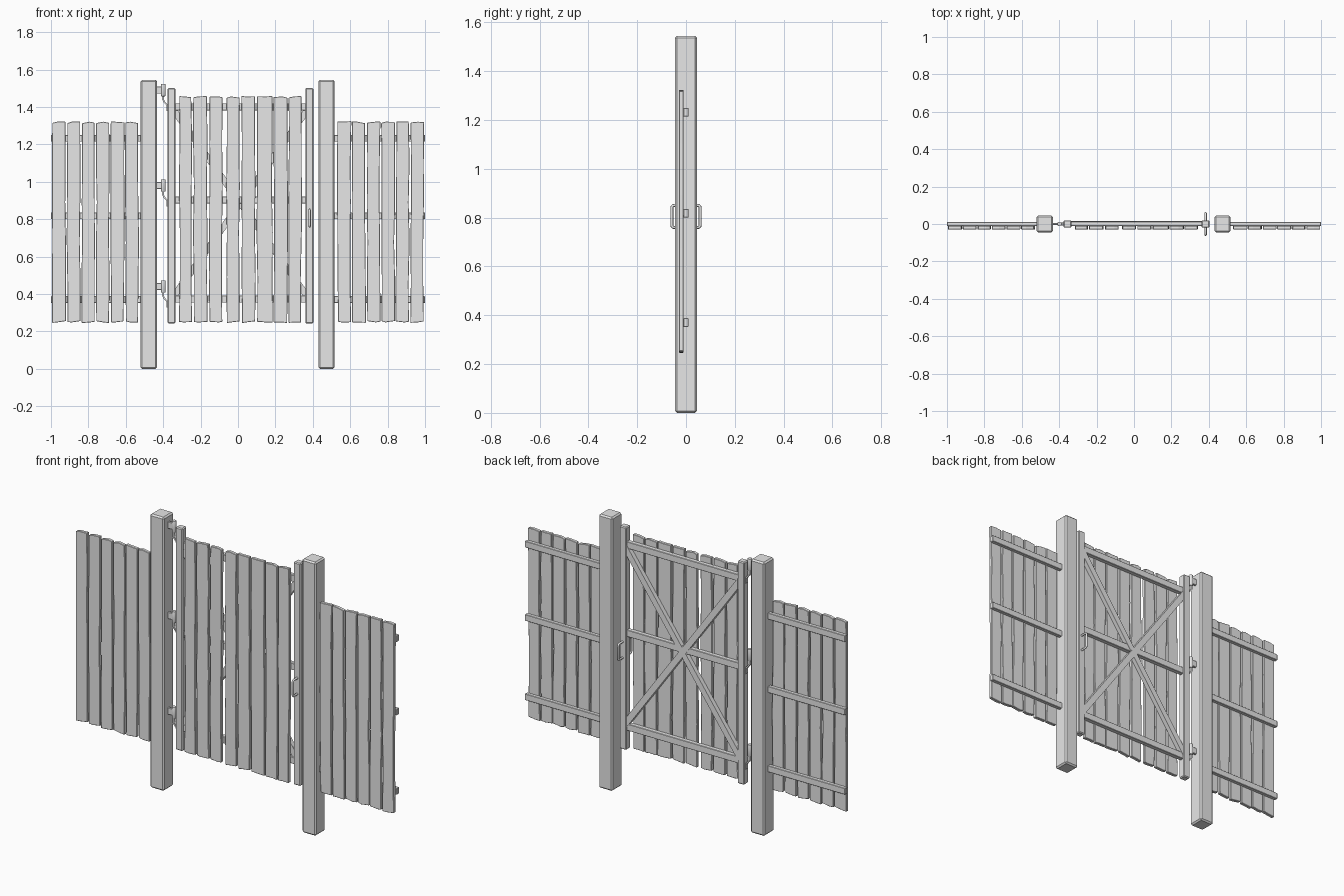
import bpy, bmesh, random
from math import atan2, hypot
from mathutils import Vector

random.seed(4)
if "Cube" in bpy.data.objects:
    bpy.data.objects.remove(bpy.data.objects["Cube"])

grey = bpy.data.materials.new("plain grey")
grey.use_nodes = True
grey.diffuse_color = (0.8, 0.8, 0.8, 1)
grey.node_tree.nodes["Principled BSDF"].inputs["Base Color"].default_value = (0.8, 0.8, 0.8, 1)


def finish(name, bm, bevel=0, segments=1):
    bmesh.ops.recalc_face_normals(bm, faces=bm.faces)
    mesh = bpy.data.meshes.new(name)
    bm.to_mesh(mesh)
    bm.free()
    mesh.materials.append(grey)
    ob = bpy.data.objects.new(name, mesh)
    bpy.context.collection.objects.link(ob)
    if bevel:
        mod = ob.modifiers.new("bevel", "BEVEL")
        mod.width = bevel
        mod.segments = segments
    return ob


def box(name, x, y, z, bevel=0):
    """Box from three (low, high) ranges."""
    bm = bmesh.new()
    bmesh.ops.create_cube(bm, size=1)
    for v in bm.verts:
        v.co = [r[0] + (c + 0.5) * (r[1] - r[0]) for c, r in zip(v.co, (x, y, z))]
    return finish(name, bm, bevel)


def slab(name, outline, y0, y1, bevel=0):
    """Outline in x and z, given thickness along y."""
    bm = bmesh.new()
    face = bm.faces.new([bm.verts.new((x, y0, z)) for x, z in outline])
    new = bmesh.ops.extrude_face_region(bm, geom=[face])["geom"]
    bmesh.ops.translate(bm, vec=(0, y1 - y0, 0),
                        verts=[g for g in new if isinstance(g, bmesh.types.BMVert)])
    return finish(name, bm, bevel)


def plank(name, x0, x1, z0, z1):
    """Hand-cut board with wavering sides and uneven ends."""
    def wobble(a):
        return random.uniform(-a, a)
    steps = 5
    levels = [z0 + (z1 - z0) * i / steps for i in range(steps + 1)]
    left = [(x0 + wobble(0.003), z) for z in levels]
    right = [(x1 + wobble(0.003), z) for z in levels]
    mid = (x0 + x1) / 2 + wobble(0.015)
    for side in (left, right):
        for i in (0, -1):
            side[i] = (side[i][0], side[i][1] + wobble(0.006))
    outline = left + [(mid, z1 + 0.003)] + right[::-1] + [(mid, z0 - 0.002)]
    return slab(name, outline, -0.029, -0.010, 0.002)


def rod(name, points, radius, order=2):
    curve = bpy.data.curves.new(name, "CURVE")
    curve.dimensions = "3D"
    curve.bevel_depth = radius
    curve.bevel_resolution = 2
    curve.use_fill_caps = True
    spline = curve.splines.new("POLY")
    spline.points.add(len(points) - 1)
    for p, co in zip(spline.points, points):
        p.co = (*co, 1)
    curve.materials.append(grey)
    ob = bpy.data.objects.new(name, curve)
    bpy.context.collection.objects.link(ob)
    return ob


# Main posts
box("right_post", (-0.52, -0.433), (-0.045, 0.045), (0, 1.545), 0.008)
box("left_post", (0.43, 0.516), (-0.045, 0.045), (0, 1.545), 0.008)

# Side fences: rails behind, boards in front
fences = {"right": (-1.0, -0.515, -0.992), "left": (0.51, 1.0, 0.533)}
for side, (a, b, start) in fences.items():
    for z in (0.37, 0.818, 1.232):
        box(side + "_fence_rail", (a, b), (-0.011, 0.010), (z - 0.018, z + 0.018), 0.002)
    for i in range(6):
        x = start + i * 0.078
        plank(side + "_fence_board", x, x + 0.070, 0.25, 1.318)

# Gate frame
box("hinge_stile", (-0.377, -0.334), (-0.02, 0.02), (0.243, 1.5), 0.005)
box("latch_stile", (0.36, 0.403), (-0.02, 0.02), (0.243, 1.5), 0.005)
for z in (0.372, 0.902, 1.40):
    box("gate_rail", (-0.336, 0.362), (-0.011, 0.014), (z - 0.019, z + 0.019), 0.002)

# Crossed braces, ends cut upright against the stiles
for name, za, zb, back in (("falling_brace", 1.37, 0.40, 0.017), ("rising_brace", 0.40, 1.37, 0.016)):
    xa, xb = -0.335, 0.361
    h = 0.017 * hypot(xb - xa, zb - za) / (xb - xa)
    slab(name, [(xa, za - h), (xb, zb - h), (xb, zb + h), (xa, za + h)], -0.009, back)

# Gate boards
for x0, x1 in ((-0.313, -0.248), (-0.238, -0.165), (-0.153, -0.084), (-0.062, 0.008),
               (0.020, 0.092), (0.101, 0.183), (0.191, 0.264), (0.270, 0.338)):
    plank("gate_board", x0, x1, 0.25, 1.453)

# Hinges: bracket, pin barrel and bent strap
for z in (0.44, 0.98, 1.49):
    box("hinge_bracket", (-0.436, -0.40), (-0.006, 0.006), (z - 0.019, z + 0.019), 0.002)
    bm = bmesh.new()
    bmesh.ops.create_cone(bm, cap_ends=True, segments=16, radius1=0.012, radius2=0.012, depth=0.066)
    bmesh.ops.translate(bm, verts=bm.verts, vec=(-0.399, 0, z))
    barrel = finish("hinge_barrel", bm, 0.003, 2)
    for p in barrel.data.polygons:
        p.use_smooth = len(p.vertices) == 4
    path = [(-0.400, -0.03), (-0.400, -0.052), (-0.392, -0.066), (-0.380, -0.078),
            (-0.376, -0.090), (-0.376, -0.112)]
    outline = [(x - 0.005, z + d) for x, d in path] + [(x + 0.005, z + d) for x, d in path[::-1]]
    slab("hinge_strap", outline, -0.008, 0.008)

# Pull handles on both faces of the latch stile
for name, s in (("front_handle", -1), ("back_handle", 1)):
    path = [(0.015, 0.850), (0.052, 0.850), (0.057, 0.846), (0.058, 0.840),
            (0.058, 0.770), (0.057, 0.764), (0.052, 0.760), (0.015, 0.760)]
    rod(name, [(0.383, s * y, z) for y, z in path], 0.006)
